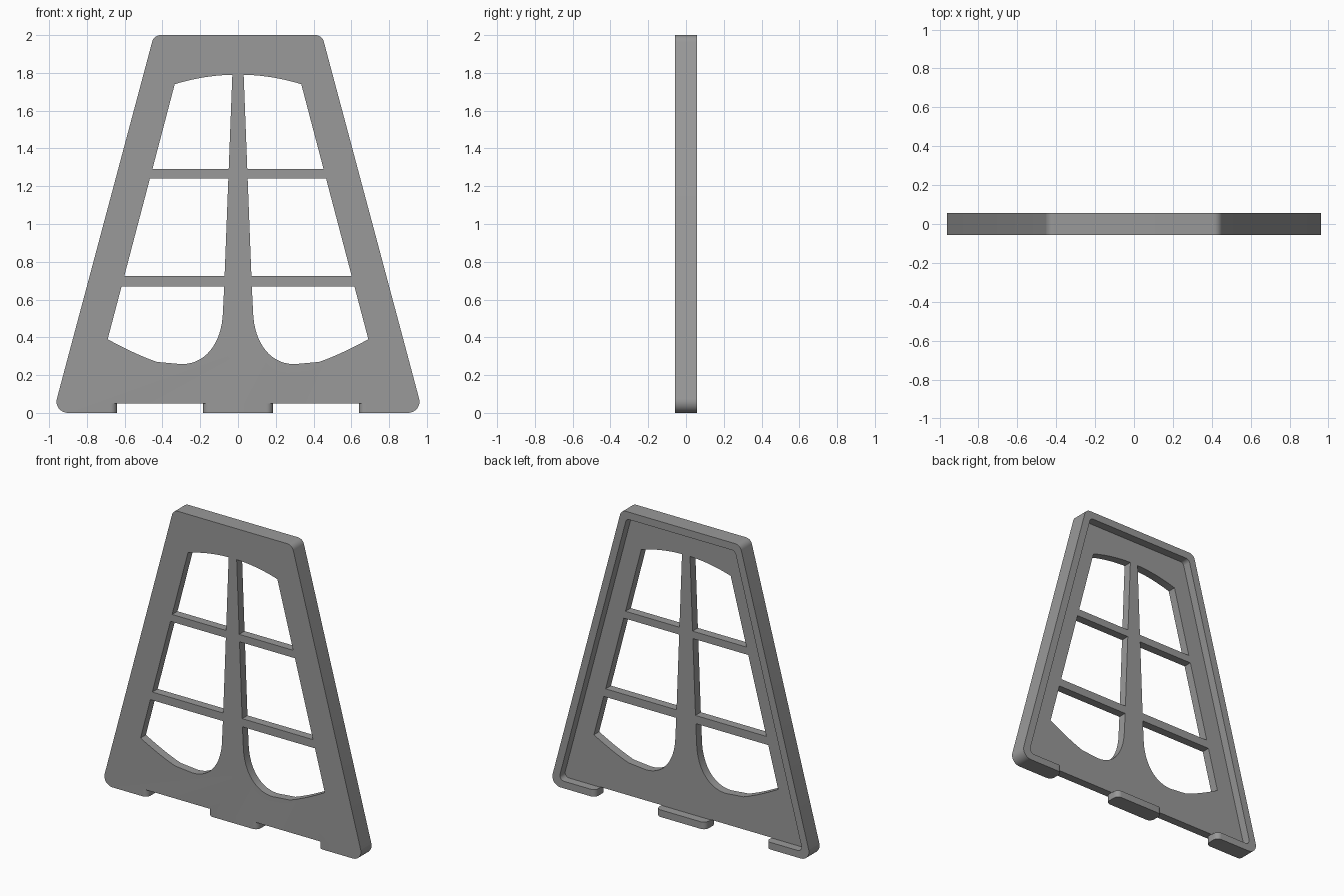
import bpy, bmesh, math
from mathutils import Vector
from mathutils.geometry import interpolate_bezier

if "Cube" in bpy.data.objects:
    bpy.data.objects.remove(bpy.data.objects["Cube"])

T = 0.057          # half thickness of the frame
SLOPE = 0.267      # lean of the sloping sides


def prism(name, pts, lo, hi, axis='Y'):
    """Extrude a closed profile: (x, z) along Y, or (x, y) along Z."""
    bm = bmesh.new()
    put = (lambda p, d: (p[0], d, p[1])) if axis == 'Y' else (lambda p, d: (p[0], p[1], d))
    a = [bm.verts.new(put(p, lo)) for p in pts]
    b = [bm.verts.new(put(p, hi)) for p in pts]
    bm.faces.new(a)
    bm.faces.new(b[::-1])
    n = len(pts)
    for i in range(n):
        bm.faces.new((a[i], b[i], b[(i + 1) % n], a[(i + 1) % n]))
    bmesh.ops.recalc_face_normals(bm, faces=bm.faces)
    me = bpy.data.meshes.new(name)
    bm.to_mesh(me)
    bm.free()
    ob = bpy.data.objects.new(name, me)
    bpy.context.collection.objects.link(ob)
    return ob


def rounded(corners, radii, seg=8):
    """Round the corners of a convex polygon."""
    out = []
    n = len(corners)
    for i, r in enumerate(radii):
        c = Vector(corners[i])
        u = (Vector(corners[i - 1]) - c).normalized()
        v = (Vector(corners[(i + 1) % n]) - c).normalized()
        half = u.angle(v) / 2
        centre = c + (u + v).normalized() * (r / math.sin(half))
        p = c + u * (r / math.tan(half)) - centre
        q = c + v * (r / math.tan(half)) - centre
        sweep = p.angle(q)
        for k in range(seg + 1):
            t = k / seg
            w = (p * math.sin((1 - t) * sweep) + q * math.sin(t * sweep)) / math.sin(sweep)
            out.append(tuple(centre + w))
    return out


def bezier(a, h1, h2, b, n=12):
    return [(p.x, p.y) for p in interpolate_bezier(*[Vector((*q, 0)) for q in (a, h1, h2, b)], n)]


def trapezoid(z0, z1, base, r0, r1):
    x0, x1 = base - SLOPE * z0, base - SLOPE * z1
    return rounded([(-x0, z0), (x0, z0), (x1, z1), (-x1, z1)], [r0, r0, r1, r1])


def post(z):       # edge of the tapering centre post
    return (0.03 + (1.79 - z) * 0.0385, z)


def side(z):       # inner edge of the sloping side
    return (0.69 - (z - 0.39) * 0.263, z)


# Main frame and the recess in its back, leaving a rim on the top and sides
frame = prism("frame", trapezoid(0, 2, 0.979, 0.06, 0.045), -T, T)
cutters = [prism("recess_cutter", trapezoid(0.048, 1.95, 0.927, 0.03, 0.03), 0.0, 0.2)]

# Window openings on one half: lower, middle and upper
lower = ([side(0.67), post(0.67)]
         + bezier((0.08, 0.53), (0.085, 0.385), (0.16, 0.258), (0.30, 0.258), 16)
         + bezier((0.43, 0.27), (0.51, 0.298), (0.60, 0.34), (0.69, 0.39), 8))
middle = [side(0.725), side(1.24), post(1.24), post(0.725)]
upper = ([post(1.79), post(1.29), side(1.29)]
         + bezier((0.335, 1.74), (0.235, 1.771), (0.13, 1.788), (0.035, 1.79), 10))

# Gap under the frame between two feet, with rounded foot corners
R = 0.035
X0, X1 = 0.185, 0.64
arc = [(R * math.sin(k * math.pi / 16), R * (1 - math.cos(k * math.pi / 16))) for k in range(9)]
left = [(X0 - R + s, -T + c) for s, c in arc] + [(X0 - R + s, T - c) for s, c in arc[::-1]]
right = [(X0 + X1 - x, y) for x, y in left[::-1]]
gap = ([(X0 - R, -0.1)] + left + [(X0 - R, 0.1), (X1 + R, 0.1)] + right + [(X1 + R, -0.1)])

for s in (1, -1):
    for pts in (lower, middle, upper):
        cutters.append(prism("window_cutter", [(s * x, z) for x, z in pts], -0.2, 0.2))
    cutters.append(prism("gap_cutter", [(s * x, y) for x, y in gap], -0.1, 0.05, 'Z'))

# Cut everything from the frame
bpy.context.view_layer.objects.active = frame
frame.select_set(True)
for c in cutters:
    c.hide_render = True
    m = frame.modifiers.new("cut", 'BOOLEAN')
    m.operation = 'DIFFERENCE'
    m.solver = 'EXACT'
    m.object = c
    bpy.ops.object.modifier_apply(modifier=m.name)
for c in cutters:
    bpy.data.objects.remove(c)

grey = bpy.data.materials.new("mid_grey")
grey.diffuse_color = (0.32, 0.32, 0.32, 1)
grey.use_nodes = True
grey.node_tree.nodes["Principled BSDF"].inputs["Base Color"].default_value = grey.diffuse_color
frame.data.materials.clear()
frame.data.materials.append(grey)
bpy.ops.object.shade_smooth_by_angle(angle=math.radians(30))
